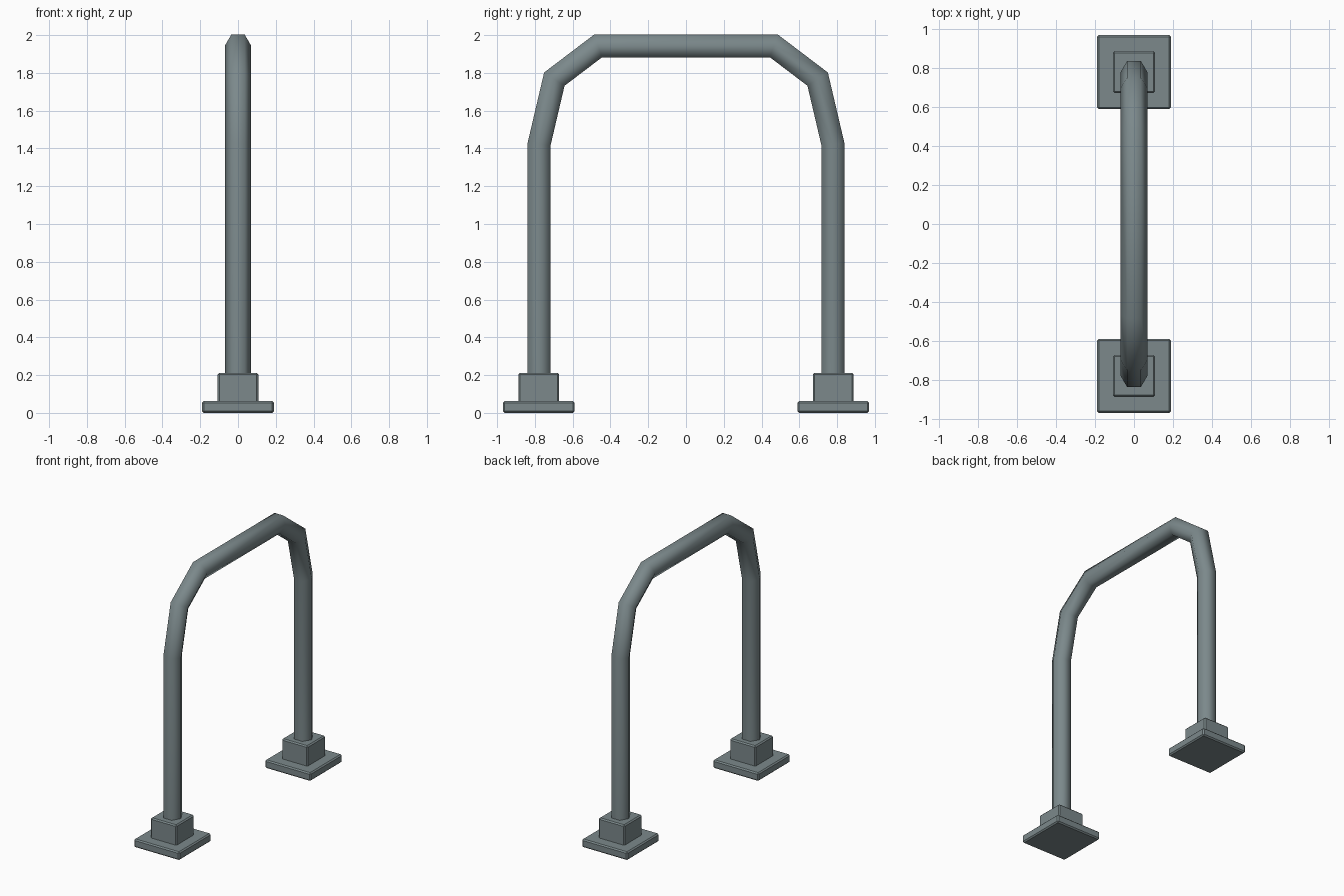
import bpy, bmesh, math
from mathutils import Vector

if "Cube" in bpy.data.objects:
    bpy.data.objects.remove(bpy.data.objects["Cube"])

metal = bpy.data.materials.new("grey_green_metal")
metal.diffuse_color = (0.20, 0.25, 0.26, 1)
metal.use_nodes = True
metal.node_tree.nodes["Principled BSDF"].inputs["Base Color"].default_value = metal.diffuse_color


def finish(bm, name):
    bmesh.ops.recalc_face_normals(bm, faces=bm.faces)
    me = bpy.data.meshes.new(name)
    bm.to_mesh(me)
    bm.free()
    me.materials.append(metal)
    ob = bpy.data.objects.new(name, me)
    bpy.context.collection.objects.link(ob)
    return ob


def smooth(ob, angle):
    bpy.ops.object.select_all(action='DESELECT')
    ob.select_set(True)
    bpy.context.view_layer.objects.active = ob
    bpy.ops.object.shade_smooth_by_angle(angle=math.radians(angle))


def block(name, y, half, z0, z1):
    """Square block with a small chamfer."""
    bm = bmesh.new()
    bmesh.ops.create_cube(bm, size=1)
    for v in bm.verts:
        v.co = (v.co.x * 2 * half, y + v.co.y * 2 * half,
                (z0 + z1) / 2 + v.co.z * (z1 - z0))
    bmesh.ops.bevel(bm, geom=list(bm.edges), offset=0.009, segments=1,
                    affect='EDGES', profile=0.5)
    return finish(bm, name)


# Bent hexagonal tube, mitred at every bend
half_path = [(0.778, 0.15), (0.778, 1.422), (0.697, 1.767), (0.465, 1.943)]
path = [Vector((-y, z)) for y, z in half_path]
path += [Vector(p) for p in reversed(half_path)]
R, SIDES = 0.07, 6
bm = bmesh.new()
rings = []
for i, p in enumerate(path):
    d0 = (p - path[i - 1]).normalized() if i else None
    d1 = (path[i + 1] - p).normalized() if i < len(path) - 1 else d0
    d0 = d0 or d1
    n0, n1 = Vector((-d0.y, d0.x)), Vector((-d1.y, d1.x))
    mitre = (n0 + n1) / (1 + n0.dot(n1))
    ring = []
    for k in range(SIDES):
        a = math.tau * k / SIDES
        q = p + mitre * (R * math.sin(a))
        ring.append(bm.verts.new((R * math.cos(a), q.x, q.y)))
    rings.append(ring)
for a, b in zip(rings, rings[1:]):
    for k in range(SIDES):
        j = (k + 1) % SIDES
        bm.faces.new((a[k], a[j], b[j], b[k]))
bm.faces.new(rings[0])
bm.faces.new(rings[-1])
smooth(finish(bm, "tube_rail"), 65)

# Foot plates and sockets at both ends
for side, y in (("front", -0.78), ("back", 0.78)):
    block(side + "_foot_plate", y, 0.19, 0.0, 0.062)
    block(side + "_socket", y, 0.108, 0.05, 0.212)
